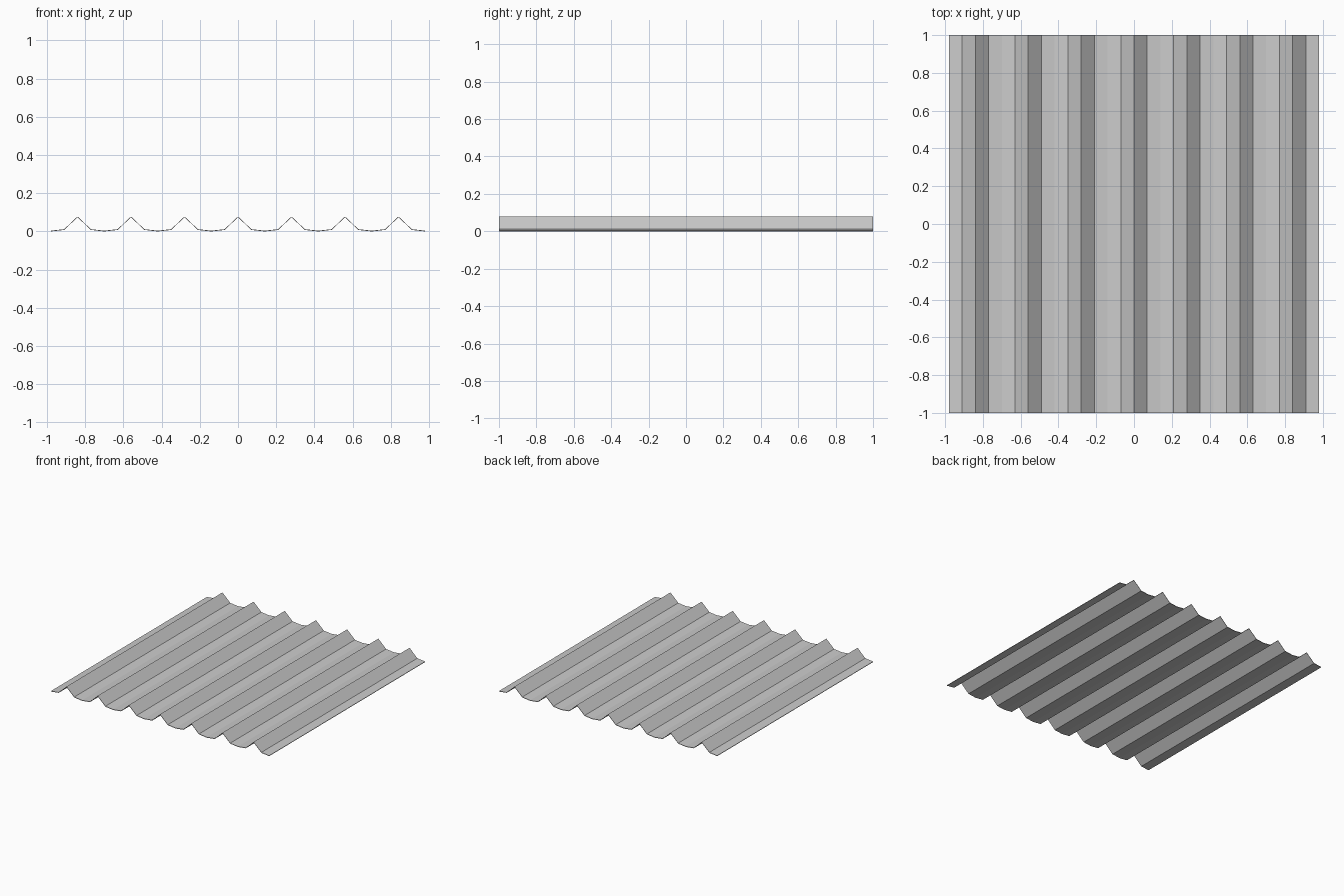
import bpy, bmesh

if "Cube" in bpy.data.objects:
    bpy.data.objects.remove(bpy.data.objects["Cube"])

PITCH, RIBS, HALF_LEN, THICK = 0.28, 7, 1.0, 0.004

# Repeating cross-section: valley, shoulder, ridge, shoulder
unit = [(-0.14, 0.0), (-0.07, 0.008), (0.0, 0.074), (0.07, 0.008)]
lower = [((i - RIBS // 2) * PITCH + x, z) for i in range(RIBS) for x, z in unit]
lower.append((RIBS * PITCH / 2, 0.0))
upper = [(x, z + THICK) for x, z in lower]

bm = bmesh.new()


def strip(profile):
    """Front and back vertex rows along one side of the sheet."""
    return [[bm.verts.new((x, y, z)) for x, z in profile]
            for y in (-HALF_LEN, HALF_LEN)]


# Top and bottom skins, then the thin front and back edges
bf, bb = strip(lower)
tf, tb = strip(upper)
for a, b in ((tf, tb), (bb, bf), (bf, tf), (tb, bb)):
    for i in range(len(lower) - 1):
        bm.faces.new((a[i], a[i + 1], b[i + 1], b[i]))

# Left and right edges
for i in (0, -1):
    bm.faces.new((bf[i], tf[i], tb[i], bb[i]))
bmesh.ops.recalc_face_normals(bm, faces=bm.faces)

mesh = bpy.data.meshes.new("corrugated_sheet")
bm.to_mesh(mesh)
bm.free()
sheet = bpy.data.objects.new("corrugated_sheet", mesh)
bpy.context.collection.objects.link(sheet)
